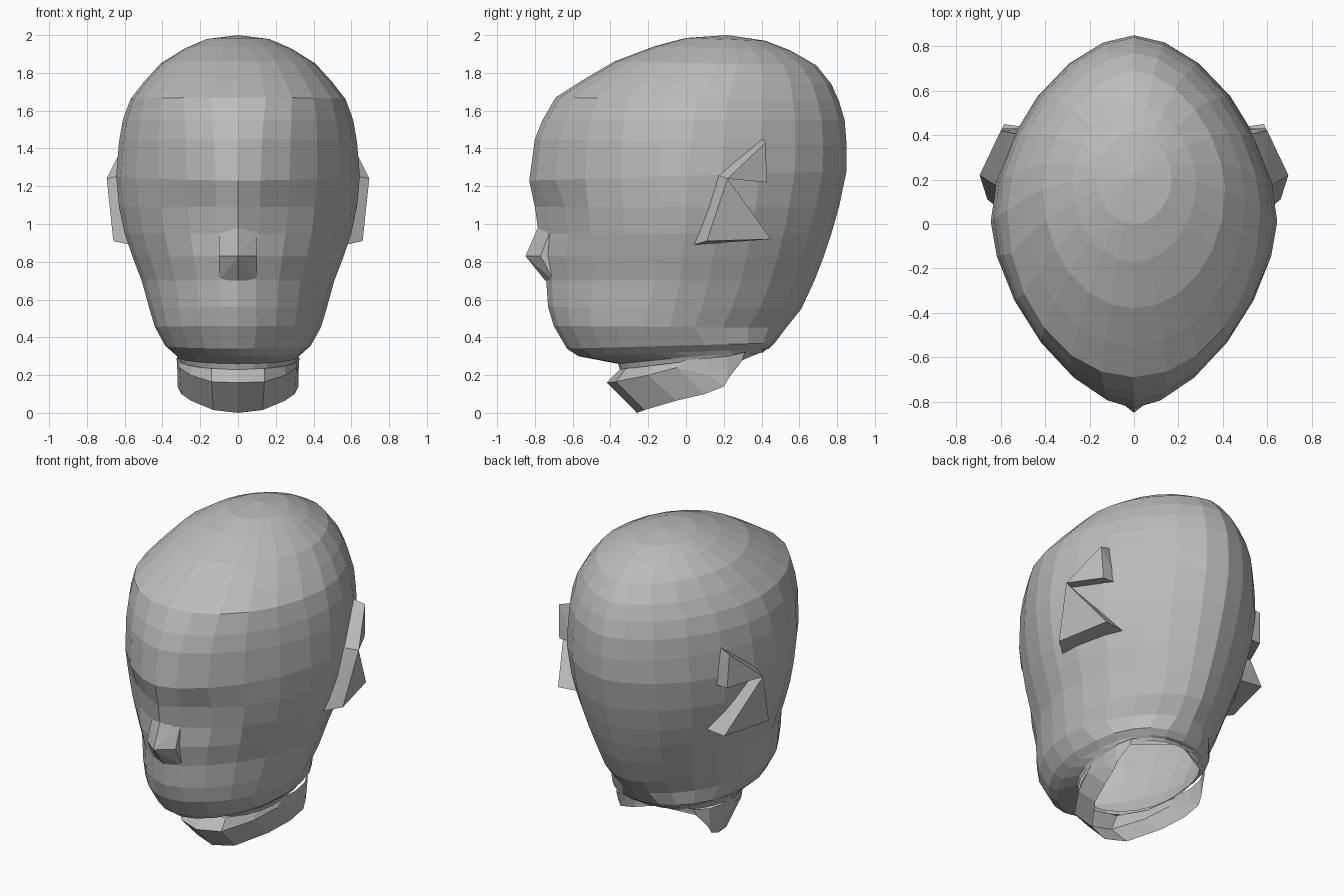
import bpy, bmesh
from math import sin, cos, pi, copysign
from mathutils import Vector

default_cube = bpy.data.objects.get("Cube")
if default_cube:
    bpy.data.objects.remove(default_cube, do_unlink=True)

# One plain clay colour
clay = bpy.data.materials.new("grey_clay")
clay.use_nodes = True
clay.diffuse_color = (0.5, 0.5, 0.5, 1)
clay.node_tree.nodes["Principled BSDF"].inputs["Base Color"].default_value = clay.diffuse_color


def finish(bm, name):
    """Turn a bmesh into a flat shaded object with the clay material."""
    bmesh.ops.recalc_face_normals(bm, faces=bm.faces[:])
    mesh = bpy.data.meshes.new(name)
    bm.to_mesh(mesh)
    bm.free()
    mesh.materials.append(clay)
    part = bpy.data.objects.new(name, mesh)
    bpy.context.scene.collection.objects.link(part)
    return part


def power(value, exponent):
    return copysign(abs(value) ** exponent, value)


def loft(bm, loops):
    """Skin closed loops of points with quads and return the vertex rings."""
    rings = [[bm.verts.new(point) for point in loop] for loop in loops]
    for upper, lower in zip(rings, rings[1:]):
        for i in range(len(upper)):
            j = (i + 1) % len(upper)
            bm.faces.new((upper[i], upper[j], lower[j], lower[i]))
    return rings


def hull(name, points, side=1):
    """Faceted convex solid, optionally mirrored across x."""
    bm = bmesh.new()
    for x, y, z in points:
        bm.verts.new((x * side, y, z))
    bmesh.ops.convex_hull(bm, input=bm.verts[:])
    loose = [v for v in bm.verts if not v.link_faces]
    bmesh.ops.delete(bm, geom=loose, context='VERTS')
    return finish(bm, name)


# Head cross-sections, crown to throat:
# front y, front z, back y, back z, half width, roundness of the front
SECTIONS = [
    (0, 1.985, .42, 1.97, .17, 2),
    (-.17, 1.94, .55, 1.92, .28, 2),
    (-.38, 1.86, .69, 1.84, .41, 2),
    (-.55, 1.76, .77, 1.74, .5, 2),
    (-.69, 1.67, .81, 1.65, .57, 2),
    (-.76, 1.55, .84, 1.55, .61, 1.8),
    (-.8, 1.45, .85, 1.42, .63, 1.7),
    (-.83, 1.23, .85, 1.28, .645, 1.6),
    (-.8, 1.09, .81, 1.09, .63, 1.6),
    (-.78, .95, .77, .95, .6, 1.6),
    (-.76, .83, .73, .83, .56, 1.6),
    (-.74, .7, .68, .7, .51, 1.6),
    (-.73, .56, .61, .55, .47, 1.7),
    (-.7, .46, .53, .45, .44, 1.8),
    (-.63, .34, .47, .37, .385, 1.8),
    (-.57, .3, .44, .34, .345, 1.8),
    (-.36, .26, .42, .335, .32, 2),
    (-.35, .23, .41, .32, .31, 2),
]
SEGMENTS = 24
JAW_ROW = 14


def section_point(row, step):
    """Point on one tilted, egg shaped cross-section."""
    front_y, front_z, back_y, back_z, width, roundness = SECTIONS[row]
    angle = 2 * pi * step / SEGMENTS
    across, along = sin(angle), -cos(angle)
    if along > 0:
        # the skull is pointed at the back, the nape is broad
        roundness = 2.4 if row >= JAW_ROW else 1.75
    exponent = 2 / roundness
    x = width * power(across, exponent)
    blend = (1 + power(along, exponent)) / 2
    y = front_y + (back_y - front_y) * blend
    z = front_z + (back_z - front_z) * blend
    # shallow eye sockets
    if along < 0 and 0.1 < abs(x) < 0.38 and 0.9 < z < 1.15:
        y += 0.03
    return Vector((x, y, z))


# Head: loft through the sections and close the crown
bm = bmesh.new()
rings = loft(bm, [[section_point(row, step) for step in range(SEGMENTS)]
                  for row in range(len(SECTIONS))])
apex = bm.verts.new((0, 0.22, 2))
for i in range(SEGMENTS):
    bm.faces.new((apex, rings[0][(i + 1) % SEGMENTS], rings[0][i]))
finish(bm, "head")

# Neck: half outlines from front to nape; open below and cut away at the back
THROAT = [(0, -.35, .23), (.14, -.32, .235), (.25, -.18, .25), (.31, 0, .28),
          (.325, .12, .29), (.315, .22, .3), (.27, .31, .32), (0, .42, .34)]
COLLAR = [(0, -.42, .16), (.14, -.37, .165), (.25, -.2, .2), (.31, -.05, .24),
          (.32, .12, .2), (.32, .22, .2), (.28, .3, .29), (0, .42, .335)]
RIM = [(0, -.26, 0), (.13, -.22, .015), (.25, -.05, .065), (.3, .1, .1),
       (.32, .2, .14), (.315, .23, .19), (.28, .3, .28), (0, .42, .33)]


def mirrored(half):
    return half + [(-x, y, z) for x, y, z in reversed(half[1:-1])]


bm = bmesh.new()
loft(bm, [mirrored(half) for half in (THROAT, COLLAR, RIM)])
finish(bm, "neck")

# Nose: a small wedge with a sharp centre ridge
nose = [(0, -.785, .98), (0, -.85, .83), (0, -.745, .7)]
for side in (-1, 1):
    for y, z in ((-.725, .95), (-.77, .83), (-.7, .7), (-.66, .83)):
        nose.append((side * .1, y, z))
hull("nose", nose)

# Ears: an upper and a lower wedge meeting at the outermost point
OUTER = (.695, .22, 1.24)
UPPER_EAR = [OUTER, (.6, .42, 1.43), (.59, .43, 1.22),
             (.6, .16, 1.26), (.5, .4, 1.46), (.48, .43, 1.22)]
LOWER_EAR = [OUTER, (.66, .11, .91), (.585, .45, .92),
             (.6, .16, 1.26), (.57, .04, .89), (.45, .43, .92)]
for label, side in (("left", 1), ("right", -1)):
    hull(label + "_upper_ear", UPPER_EAR, side)
    hull(label + "_lower_ear", LOWER_EAR, side)
